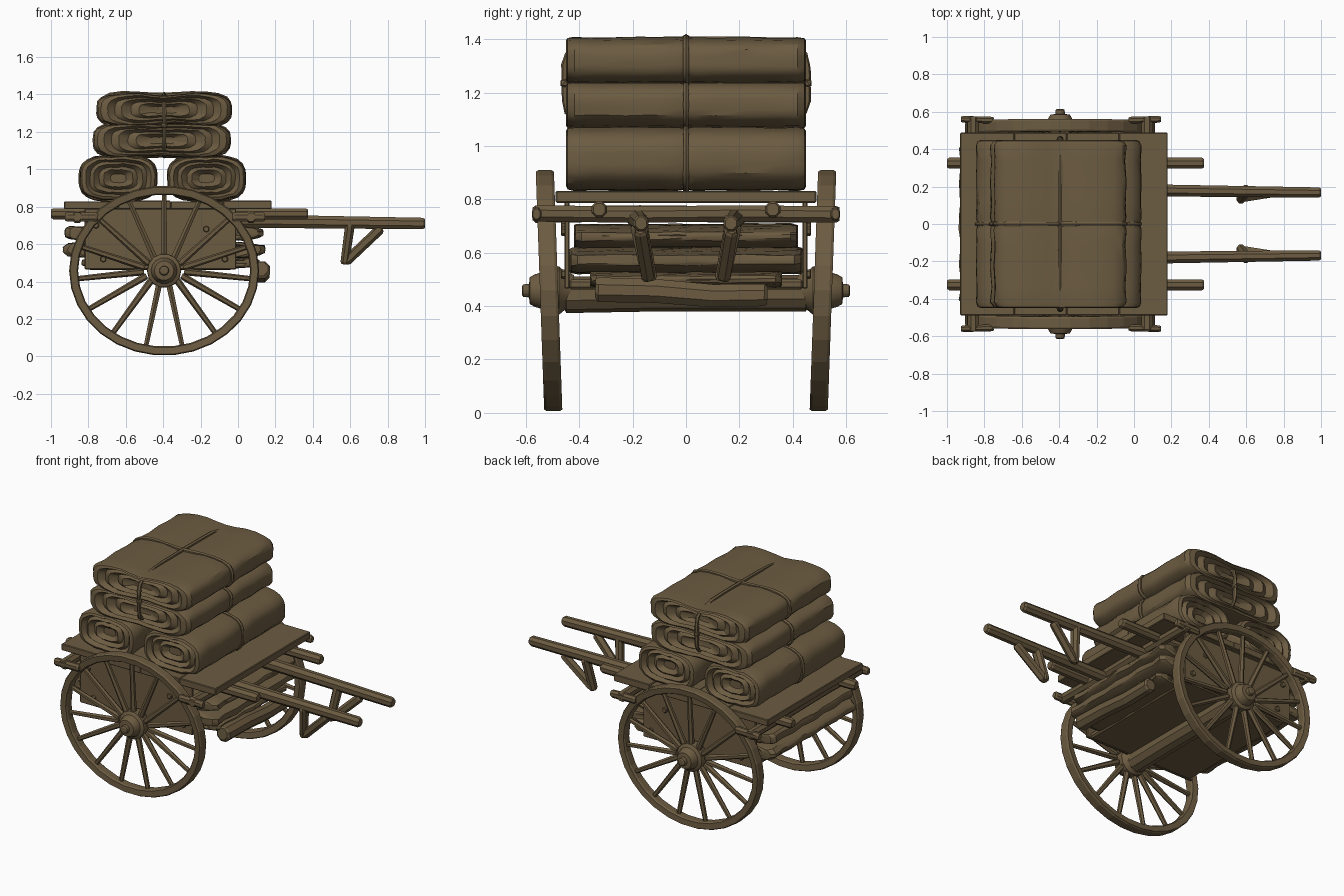
import bpy, bmesh, math, random
from mathutils import Vector

if "Cube" in bpy.data.objects:
    bpy.data.objects.remove(bpy.data.objects["Cube"])

random.seed(4)
brown = bpy.data.materials.new("worn_brown")
brown.diffuse_color = (0.150, 0.106, 0.053, 1)
brown.use_nodes = True
brown.node_tree.nodes["Principled BSDF"].inputs["Base Color"].default_value = brown.diffuse_color


def finish(name, bm, angle=None):
    bmesh.ops.recalc_face_normals(bm, faces=bm.faces)
    me = bpy.data.meshes.new(name)
    bm.to_mesh(me)
    bm.free()
    me.materials.append(brown)
    ob = bpy.data.objects.new(name, me)
    bpy.context.collection.objects.link(ob)
    if angle:
        bpy.context.view_layer.objects.active = ob
        ob.select_set(True)
        bpy.ops.object.shade_smooth_by_angle(angle=math.radians(angle))
        ob.select_set(False)
    return ob


def loft(name, rings, loop=False, angle=None):
    """Skin a list of closed rings; cap the ends unless they form a loop."""
    bm = bmesh.new()
    vs = [[bm.verts.new(p) for p in r] for r in rings]
    n = len(vs[0])
    for k in range(len(vs) if loop else len(vs) - 1):
        a, b = vs[k], vs[(k + 1) % len(vs)]
        for i in range(n):
            bm.faces.new((a[i], a[(i + 1) % n], b[(i + 1) % n], b[i]))
    if not loop:
        bm.faces.new(vs[0])
        bm.faces.new(vs[-1])
    return finish(name, bm, angle)


def box(name, x, y, z, bevel=0.006):
    bm = bmesh.new()
    bmesh.ops.create_cube(bm, size=1)
    for v in bm.verts:
        v.co = [sum(r) / 2 + c * (r[1] - r[0]) for r, c in zip((x, y, z), v.co)]
    bmesh.ops.bevel(bm, geom=bm.edges[:], offset=bevel, segments=1, affect='EDGES')
    return finish(name, bm)


def pole(name, p, q, r1, r2=None, sides=8, flat=1.0, rough=0.0):
    """Faceted pole with chamfered ends, flattened by 'flat' across its width."""
    p, q = Vector(p), Vector(q)
    r2 = r2 or r1
    d = (q - p).normalized()
    up = Vector((0, 0, 1)) if abs(d.z) < 0.9 else Vector((0, 1, 0))
    u = d.cross(up).normalized()
    w = u.cross(d)
    rings = []
    L = (q - p).length
    e = min(0.012 / L, 0.2)
    for t, s in ((0, .75), (e, 1), (.35, 1), (.68, 1), (1 - e, 1), (1, .75)):
        r = (r1 + (r2 - r1) * t) * s
        c = p.lerp(q, t) + w * random.uniform(-rough, rough)
        rings.append([c + u * r * flat * math.cos(a) + w * r * math.sin(a)
                      for a in (2 * math.pi * (i + .5) / sides for i in range(sides))])
    return loft(name, rings)


def outline(w, h, dip=0.0, n=32, power=4):
    """Rounded rectangle, pinched in the middle by 'dip'."""
    pts = []
    for i in range(n):
        a = 2 * math.pi * i / n
        c, s = math.cos(a), math.sin(a)
        k = (abs(c) ** power + abs(s) ** power) ** (-1 / power)
        x, z = c * k * w / 2, s * k * h / 2
        z -= math.copysign(dip * math.exp(-(x / 0.15) ** 2), z) if abs(z) > h * .3 else 0
        pts.append((x, z))
    return pts


def sack(name, cx, cz, w, h, half, dip=0.0, pinch=0.97, noise=0.004, power=4):
    """Folded cloth bundle lying along y, with rolled ends."""
    end = [(.90, .2), (.96, .38), (.92, .5), (.98, .64), (.94, .74), (1, .85),
           (.985, .95), (.93, 1), (.75, .98), (.5, 1), (.25, .985), (.07, 1)]
    prof = [(-t, s) for t, s in end] + [(0, pinch)] + [(t, s) for t, s in reversed(end)]
    rings = []
    wob = [random.uniform(-noise, noise) for _ in range(32)]
    for t, s in prof:
        rings.append([(cx + x * s + random.uniform(-noise, noise) / 2, t * half,
                       cz + z * s + wob[i] * s + random.uniform(-noise, noise) / 2)
                      for i, (x, z) in enumerate(outline(w, h, dip, power=power))])
    return loft(name, rings, angle=32)


def rope(name, pts, r=0.012):
    """Closed rope loop; pts are points in order."""
    pts = [Vector(p) for p in pts]
    n = len(pts)
    axis = (pts[n // 4] - pts[0]).cross(pts[n // 2] - pts[0]).normalized()
    rings = []
    for i, p in enumerate(pts):
        d = (pts[(i + 1) % n] - pts[i - 1]).normalized()
        u = d.cross(axis)
        k = r * random.uniform(.85, 1.2)
        rings.append([p + u * k * math.cos(a) + axis * k * math.sin(a)
                      for a in (math.pi * j / 3 for j in range(6))])
    return loft(name, rings, loop=True, angle=50)


# Wheels: elliptical rim, spokes, turned hub
CX, CZ, RX, RZ = -0.395, 0.458, 0.508, 0.454


def rim_point(a, inset, y):
    z = (RZ - inset) * math.sin(a)
    return Vector((CX + (RX - inset) * math.cos(a), y + 0.016 * z / RZ, CZ + z))


for side, label in ((-1, "front"), (1, "back")):
    section = [(0.006, -.034), (0, -.024), (0, .024), (.006, .034), (.042, .03), (.048, .02),
               (.048, -.02), (.042, -.03)]
    rings = [[rim_point(2 * math.pi * k / 30, i, .513 + o) * 1 for i, o in section]
             for k in range(30)]
    for r in rings:
        for p in r:
            p.y *= side
    loft(label + "_wheel_rim", rings, loop=True)
    for k in range(15):
        a = math.pi / 2 + 2 * math.pi * k / 15
        p, q = rim_point(a, .40, .505), rim_point(a, .035, .513)
        p.y *= side
        q.y *= side
        pole(label + "_wheel_spoke", p, q, .019, .014, sides=6)
    hub = [(.42, .06), (.455, .075), (.475, .092), (.53, .09), (.54, .07), (.565, .063),
           (.585, .052), (.588, .026), (.61, .024), (.615, .016)]
    loft(label + "_wheel_hub",
         [[(CX + r * math.cos(a), side * y, CZ + r * math.sin(a))
           for a in (2 * math.pi * i / 14 for i in range(14))] for y, r in hub], angle=25)
pole("axle", (CX, -.46, .445), (CX, .46, .445), .068, sides=10, rough=.004)

# Deck boards
edges = [-.93, -.64, -.36, -.08, .18]
for i in range(4):
    box("deck_board", (edges[i], edges[i + 1]), (-.488, .488),
        (.787, .829 + .003 * (i % 2)), .004)

# Frame under the deck: long beams, crossbars and short side rails
for s in (-1, 1):
    pole("long_beam", (-1, s * .325, .762), (.375, s * .325, .762), .032, sides=8)
    pole("side_rail_rear", (-.925, s * .56, .745), (-.75, s * .555, .745), .026, flat=.75)
    pole("side_rail_fore", (-.03, s * .555, .745), (.145, s * .56, .745), .026, flat=.75)
for x in (-.86, .07):
    pole("crossbar", (x, -.575, .745), (x, .575, .745), .033, sides=8, rough=.003)

# Pulling shafts with their prop legs
for s in (-1, 1):
    pole("shaft", (-.3, s * .185, .728), (1, s * .168, .71), .041, .033, sides=8, flat=.9)
    pole("prop_leg", (.60, s * .178, .71), (.57, s * .135, .495), .035, .031, sides=8, flat=.8)
    pole("prop_brace", (.765, s * .17, .685), (.575, s * .14, .505), .027, .027, sides=6)

# Box body below the deck with plate sides and bolts
for s in (-1, 1):
    y = sorted((s * .437, s * .455))
    box("body_side", (-.82, -.01), y, (.465, .79), .004)
    for x, z in ((-.76, .70), (-.17, .68), (-.07, .52), (-.72, .52)):
        pole("body_bolt", (x, s * .45, z), (x, s * .468, z), .018, sides=6)
box("body_floor", (-.80, -.03), (-.44, .44), (.462, .50), .01)

# Stacked cloth under the deck, and a small log
sack("under_cloth_upper", -.395, .66, 1.06, .088, .42, pinch=1, noise=.006)
sack("under_cloth_middle", -.395, .57, 1.08, .092, .437, pinch=1, noise=.006)
sack("under_cloth_lower", -.36, .50, .95, .06, .36, pinch=1, noise=.005)
pole("under_log", (.125, -.34, .465), (.125, .305, .435), .05, .045, sides=8, rough=.006)

# Bundles on the deck
sack("lower_bundle_left", -.64, .952, .41, .235, .45, pinch=.95, power=3.2)
sack("lower_bundle_right", -.168, .952, .415, .235, .45, pinch=.95, power=3.2)
sack("middle_bundle", -.407, 1.155, .725, .19, .45, dip=.012, power=3.6)
sack("top_bundle", -.395, 1.318, .71, .19, .45, dip=.02, power=3.6)

# Ropes round each low bundle and both ways round the top pair
for x in (-.64, -.168):
    rope("lower_rope", [(x + a, 0, .952 + b) for a, b in outline(.40, .23, power=3.2)], .011)
for cz, h, cx, w in ((1.155, .19, -.407, .715), (1.318, .188, -.395, .70)):
    rope("cross_rope", [(cx + a, 0, cz + b) for a, b in outline(w, h, .016, power=3.6)])
rope("long_rope", [(-.395, a, 1.235 + b) for a, b in outline(.91, .325, power=5)])

# Knots where the ropes meet
for p in ((-.395, 0, 1.394), (-.395, -.452, 1.235), (-.395, .452, 1.235)):
    bm = bmesh.new()
    bmesh.ops.create_icosphere(bm, subdivisions=1, radius=.021)
    bmesh.ops.translate(bm, verts=bm.verts[:], vec=p)
    finish("rope_knot", bm)
